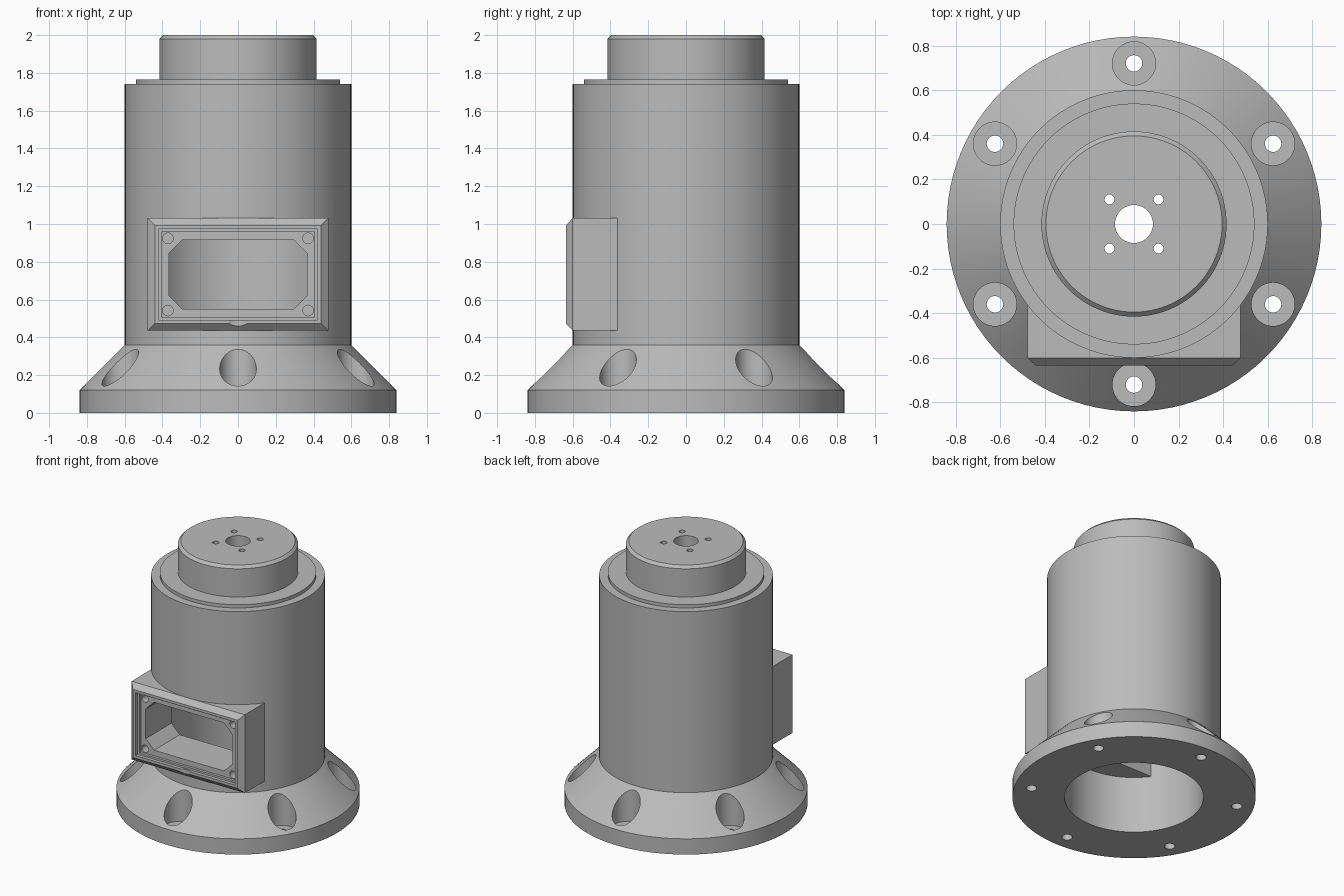
import bpy, bmesh, math
from mathutils import Matrix, Vector

cube = bpy.data.objects.get("Cube")
if cube:
    bpy.data.objects.remove(cube, do_unlink=True)

GREY = (0.5, 0.5, 0.5, 1)
grey = bpy.data.materials.new("machined_grey")
grey.use_nodes = True
grey.diffuse_color = GREY
grey.node_tree.nodes["Principled BSDF"].inputs["Base Color"].default_value = GREY


def make_object(name, bm):
    bmesh.ops.recalc_face_normals(bm, faces=bm.faces[:])
    mesh = bpy.data.meshes.new(name)
    bm.to_mesh(mesh)
    bm.free()
    mesh.materials.append(grey)
    obj = bpy.data.objects.new(name, mesh)
    bpy.context.collection.objects.link(obj)
    return obj


def skin(name, rings, closed=False):
    """Join equal-length rings of points with quads; cap the ends unless closed."""
    bm = bmesh.new()
    loops = [[bm.verts.new(p) for p in ring] for ring in rings]
    pairs = list(zip(loops, loops[1:]))
    if closed:
        pairs.append((loops[-1], loops[0]))
    else:
        bm.faces.new(loops[0])
        bm.faces.new(loops[-1])
    for a, b in pairs:
        for i in range(len(a)):
            j = (i + 1) % len(a)
            bm.faces.new((a[i], a[j], b[j], b[i]))
    return make_object(name, bm)


def circle(r, z, n, cx=0, cy=0):
    return [(cx + r * math.cos(math.tau * i / n),
             cy + r * math.sin(math.tau * i / n), z) for i in range(n)]


def panel(y, half_w, half_h, cut=0):
    """Rectangle facing the front, with optional clipped corners."""
    zc = 0.733
    pts = []
    for sx, sz in ((1, 1), (-1, 1), (-1, -1), (1, -1)):
        a = (sx * half_w, y, zc + sz * (half_h - cut))
        b = (sx * (half_w - cut), y, zc + sz * half_h)
        if cut == 0:
            pts.append(a)
        else:
            pts += [a, b] if sx * sz > 0 else [b, a]
    return pts


def combine(target, tool, operation):
    """Apply a boolean and discard the tool."""
    mod = target.modifiers.new("boolean", "BOOLEAN")
    mod.operation = operation
    mod.solver = "EXACT"
    mod.object = tool
    tool.hide_render = True
    bpy.context.view_layer.objects.active = target
    bpy.ops.object.modifier_apply(modifier=mod.name)
    bpy.data.objects.remove(tool, do_unlink=True)


def drill(target, x, y, r, z0, z1, n=32):
    combine(target, skin("drill", [circle(r, z0, n, x, y), circle(r, z1, n, x, y)]),
            "DIFFERENCE")


# Hollow turned housing: flange, cone, barrel, step, output boss and bore
profile = [(0.48, 0), (0.84, 0), (0.84, 0.12), (0.6, 0.36), (0.6, 1.74),
           (0.54, 1.74), (0.54, 1.765), (0.415, 1.765), (0.415, 1.98),
           (0.395, 2), (0.085, 2), (0.085, 1.6), (0.48, 1.6)]
housing = skin("housing", [circle(r, z, 96) for r, z in profile], closed=True)

# Connector box with bevelled front edge
box = skin("connector_box", [panel(-0.28, 0.478, 0.298), panel(-0.6, 0.478, 0.298),
                             panel(-0.635, 0.44, 0.26)])
combine(housing, box, "UNION")

# Stepped recess for the cover plate
recess = skin("recess", [panel(-0.7, 0.42, 0.24), panel(-0.61, 0.42, 0.24),
                         panel(-0.61, 0.405, 0.225), panel(-0.59, 0.405, 0.225)])
combine(housing, recess, "DIFFERENCE")

# Clipped-corner opening into the bore
opening = skin("opening", [panel(-0.7, 0.365, 0.183, 0.07),
                           panel(-0.2, 0.365, 0.183, 0.07)])
combine(housing, opening, "DIFFERENCE")

# Blind screw holes in the recess corners
for sx in (-1, 1):
    for sz in (-1, 1):
        cx, cz = sx * 0.371, 0.733 + sz * 0.191
        rings = [[(cx + p[0], y, cz + p[1]) for p in circle(0.028, 0, 24)]
                 for y in (-0.62, -0.5)]
        combine(housing, skin("screw_hole", rings), "DIFFERENCE")

# Counterbored mounting holes around the flange
for i in range(6):
    a = math.radians(90 + 60 * i)
    x, y = 0.72 * math.cos(a), 0.72 * math.sin(a)
    drill(housing, x, y, 0.097, 0.09, 0.5, 48)
    drill(housing, x, y, 0.037, -0.1, 0.3)

# Small holes around the centre of the boss
for sx in (-1, 1):
    for sy in (-1, 1):
        drill(housing, sx * 0.11, sy * 0.11, 0.022, 1.5, 2.1, 24)

bpy.ops.object.select_all(action="DESELECT")
housing.select_set(True)
bpy.context.view_layer.objects.active = housing
bpy.ops.object.shade_smooth_by_angle(angle=math.radians(25))
